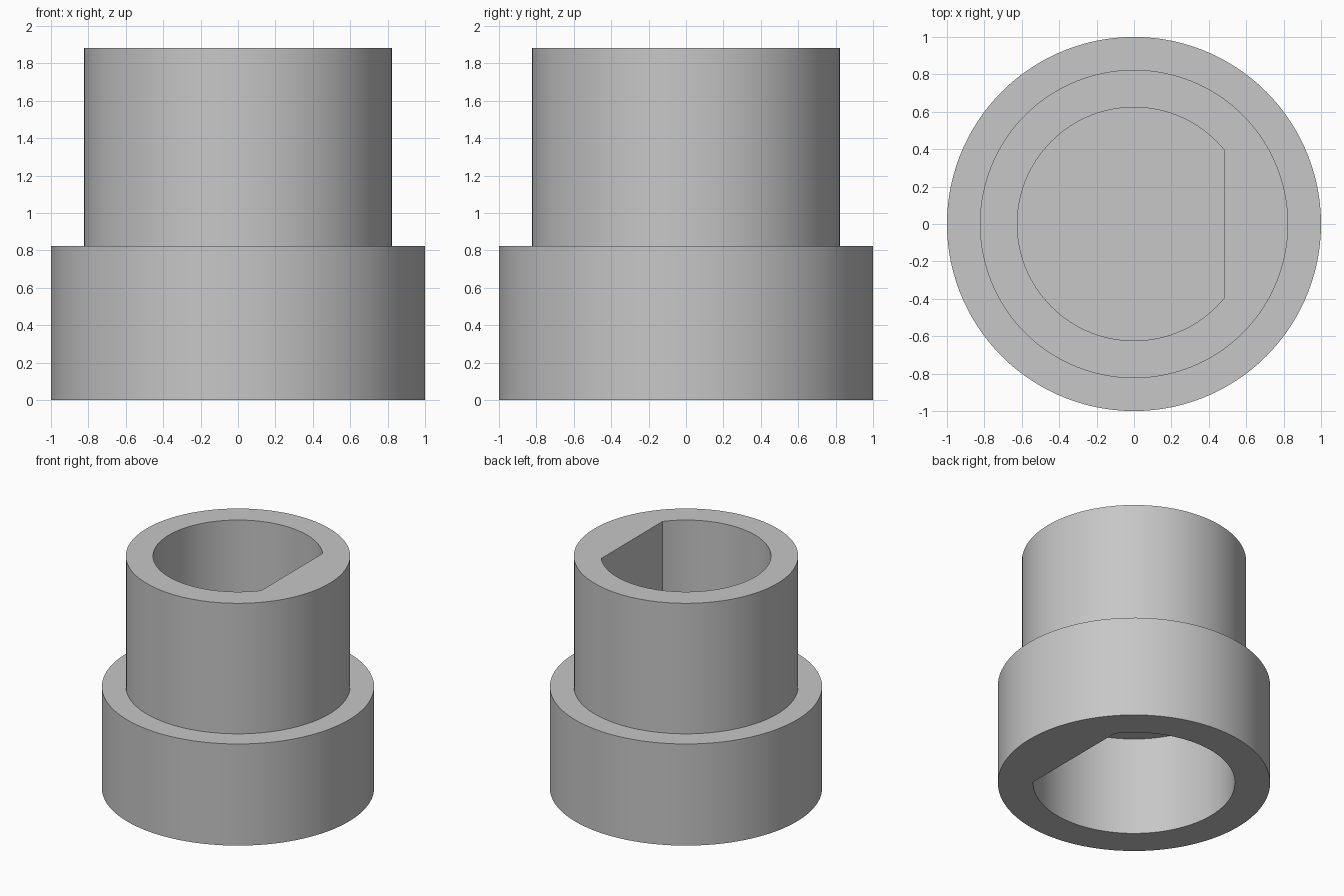
import bpy, bmesh, math

cube = bpy.data.objects.get("Cube")
if cube:
    bpy.data.objects.remove(cube, do_unlink=True)

SEGMENTS = 120
FLAT_HALF_ANGLE = math.radians(39)   # half the arc cut off by the flat of each bore
HEIGHT, STEP, CEILING = 1.882, 0.824, 0.80
COLLAR, SLEEVE = 1.0, 0.824
LOWER_BORE, UPPER_BORE = 0.741, 0.624

grey = bpy.data.materials.new("plain grey")
grey.use_nodes = True
colour = (0.57, 0.57, 0.57, 1)
grey.diffuse_color = colour
grey.node_tree.nodes["Principled BSDF"].inputs["Base Color"].default_value = colour


def ring(bm, radius, z, d_shaped=False):
    """Circle of vertices, optionally cut flat on the +x side."""
    verts = []
    flat = radius * math.cos(FLAT_HALF_ANGLE)
    for i in range(SEGMENTS):
        a = math.tau * i / SEGMENTS
        r = radius
        if d_shaped and math.cos(a) * radius > flat:
            r = flat / math.cos(a)
        verts.append(bm.verts.new((r * math.cos(a), r * math.sin(a), z)))
    return verts


def bridge(bm, lower, upper):
    for i in range(SEGMENTS):
        j = (i + 1) % SEGMENTS
        bm.faces.new((lower[i], lower[j], upper[j], upper[i]))


# Stepped sleeve: lower socket, wide collar, narrow sleeve, upper socket
bm = bmesh.new()
rings = [
    ring(bm, LOWER_BORE, CEILING, True),
    ring(bm, LOWER_BORE, 0, True),
    ring(bm, COLLAR, 0),
    ring(bm, COLLAR, STEP),
    ring(bm, SLEEVE, STEP),
    ring(bm, SLEEVE, HEIGHT),
    ring(bm, UPPER_BORE, HEIGHT, True),
    ring(bm, UPPER_BORE, STEP, True),
]
for a, b in zip(rings, rings[1:]):
    bridge(bm, a, b)

# Thin web closing both sockets
bm.faces.new(rings[0][::-1])
bm.faces.new(rings[-1])
bmesh.ops.recalc_face_normals(bm, faces=bm.faces[:])

mesh = bpy.data.meshes.new("stepped_sleeve")
bm.to_mesh(mesh)
bm.free()
mesh.materials.append(grey)
sleeve = bpy.data.objects.new("stepped_sleeve", mesh)
bpy.context.collection.objects.link(sleeve)

bpy.ops.object.select_all(action='DESELECT')
sleeve.select_set(True)
bpy.context.view_layer.objects.active = sleeve
bpy.ops.object.shade_smooth_by_angle(angle=math.radians(25))
